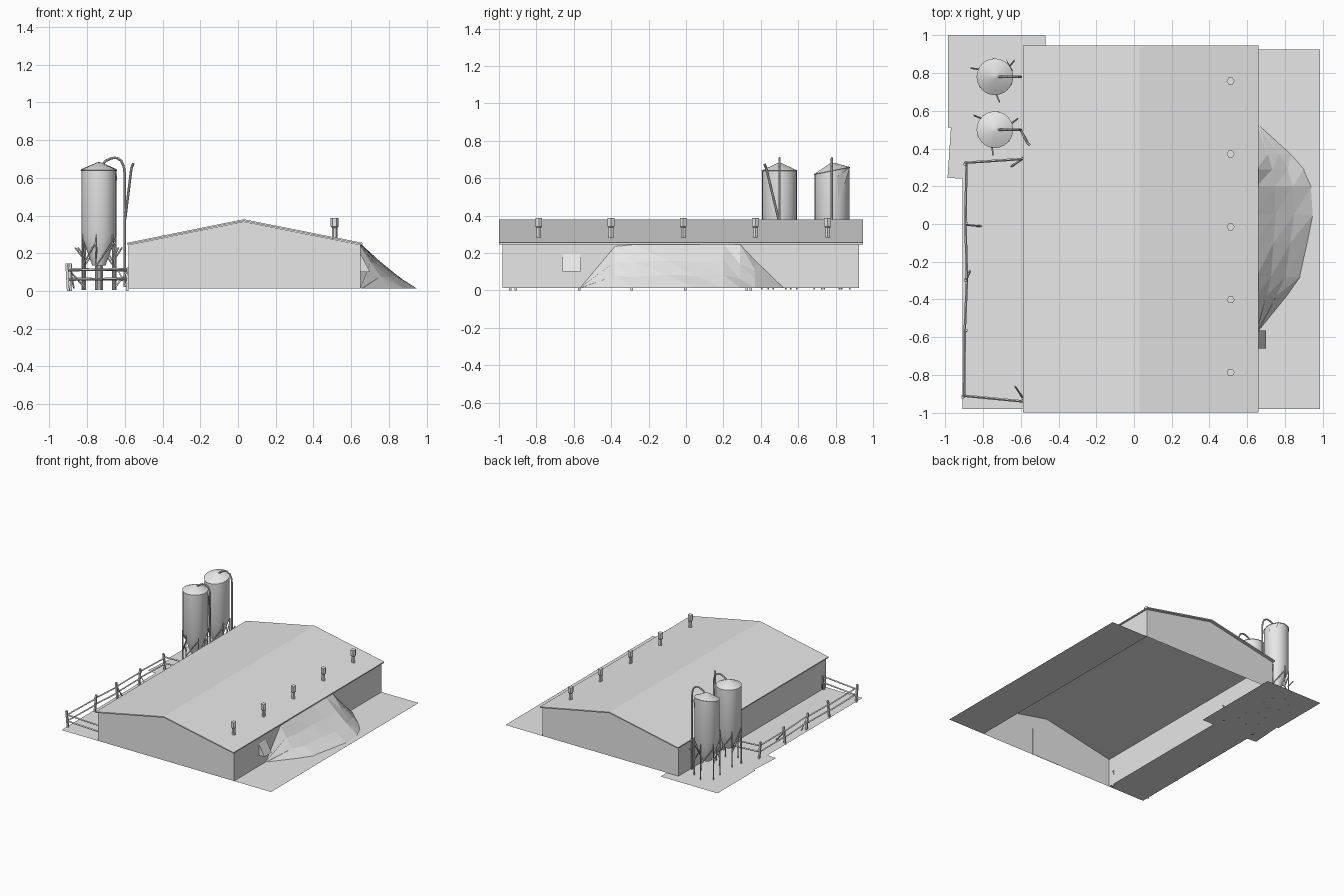
import bpy, bmesh, math
from mathutils import Vector

cube = bpy.data.objects.get("Cube")
if cube:
    bpy.data.objects.remove(cube, do_unlink=True)

grey = bpy.data.materials.new("light_grey")
grey.use_nodes = True
grey.diffuse_color = (0.8, 0.8, 0.8, 1)
grey.node_tree.nodes["Principled BSDF"].inputs["Base Color"].default_value = (0.8, 0.8, 0.8, 1)


def finish(name, bm, smooth=False):
    bmesh.ops.recalc_face_normals(bm, faces=bm.faces)
    mesh = bpy.data.meshes.new(name)
    bm.to_mesh(mesh)
    bm.free()
    mesh.materials.append(grey)
    ob = bpy.data.objects.new(name, mesh)
    bpy.context.collection.objects.link(ob)
    if smooth:
        bpy.ops.object.select_all(action="DESELECT")
        ob.select_set(True)
        bpy.context.view_layer.objects.active = ob
        bpy.ops.object.shade_smooth_by_angle(angle=math.radians(35))
    return ob


def extrude_xz(name, profile, y0, y1, skip_bottom=False):
    """Extrude a closed x-z profile along y; the last side may stay open."""
    bm = bmesh.new()
    a = [bm.verts.new((x, y0, z)) for x, z in profile]
    b = [bm.verts.new((x, y1, z)) for x, z in profile]
    bm.faces.new(a)
    bm.faces.new(b[::-1])
    n = len(profile)
    for i in range(n - 1 if skip_bottom else n):
        j = (i + 1) % n
        bm.faces.new((a[i], b[i], b[j], a[j]))
    return finish(name, bm)


def sheet(name, points):
    """One flat face, facing up when its points run anticlockwise."""
    bm = bmesh.new()
    face = bm.faces.new([bm.verts.new(p) for p in points])
    face.normal_update()
    if face.normal.z < -0.1:
        face.normal_flip()
    mesh = bpy.data.meshes.new(name)
    bm.to_mesh(mesh)
    bm.free()
    mesh.materials.append(grey)
    ob = bpy.data.objects.new(name, mesh)
    bpy.context.collection.objects.link(ob)


def lathe(name, profile, sides, x, y, tilt=0.0, smooth=True):
    """Closed solid from (radius, z) rings; tilt slopes the upper rings along y."""
    bm = bmesh.new()
    rings = []
    for r, z in profile:
        ring = []
        for i in range(sides):
            a = math.tau * i / sides
            lift = tilt * r * math.sin(a) if z > 0.6 else 0
            ring.append(bm.verts.new((x + r * math.cos(a), y + r * math.sin(a), z + lift)))
        rings.append(ring)
    for lo, hi in zip(rings, rings[1:]):
        for i in range(sides):
            j = (i + 1) % sides
            bm.faces.new((lo[i], lo[j], hi[j], hi[i]))
    bm.faces.new(rings[0])
    bm.faces.new(rings[-1])
    return finish(name, bm, smooth)


def bars(name, segments, radius, sides=6):
    """Straight round or square bars between pairs of points."""
    bm = bmesh.new()
    for p, q in segments:
        p, q = Vector(p), Vector(q)
        d = q - p
        m = d.to_track_quat("Z", "Y").to_matrix().to_4x4()
        m.translation = (p + q) / 2
        bmesh.ops.create_cone(bm, cap_ends=True, segments=sides, radius1=radius,
                              radius2=radius, depth=d.length, matrix=m)
    return finish(name, bm)


def chain(points):
    return list(zip(points, points[1:]))


# Barn walls, open underneath
L, R, MID, EAVE, RIDGE, BASE = -0.58, 0.65, 0.03, 0.245, 0.368, 0.012
extrude_xz("barn_walls", [(R, BASE), (R, EAVE), (MID, RIDGE), (L, EAVE), (L, BASE)],
           -0.98, 0.925, skip_bottom=True)

# Gabled roof slab with small overhangs
extrude_xz("roof", [(L - 0.008, 0.255), (MID, 0.38), (R + 0.01, 0.255),
                    (R + 0.01, 0.246), (MID, 0.371), (L - 0.008, 0.246)], -1.0, 0.945)

# Inner gable door
extrude_xz("gable_door", [(-0.095, BASE), (0.17, BASE), (0.17, 0.235), (-0.095, 0.235)],
           -0.979, -0.976)

# Side wall hood
extrude_xz("wall_hood", [(R, 0.10), (0.70, 0.10), (R, 0.195)], -0.66, -0.565)

# Ground plates
G = 0.012
sheet("right_ground", [(R, -0.98, G), (0.985, -0.98, G), (0.985, 0.925, G), (R, 0.925, G)])
sheet("yard_ground", [(-0.91, -0.98, G), (L, -0.98, G), (L, 0.33, G), (-0.91, 0.33, G)])
sheet("silo_ground", [(-0.985, 1, G - 0.003), (-0.985, 0.51, G - 0.003), (-0.97, 0.51, G - 0.003),
                      (-0.988, 0.245, G - 0.003), (-0.91, 0.24, G - 0.003),
                      (-0.47, 0.24, G - 0.003), (-0.47, 1, G - 0.003)])

# Spoil heap against the right wall: y, height at wall, foot x, bulge
stations = [(-0.565, 0.015, 0.665, 0.3), (-0.38, 0.235, 0.81, 0.4), (-0.28, 0.245, 0.88, 0.33),
            (-0.1, 0.245, 0.92, 0.42), (0.05, 0.245, 0.95, 0.36), (0.2, 0.25, 0.94, 0.42),
            (0.29, 0.245, 0.90, 0.2), (0.37, 0.16, 0.83, 0.45), (0.52, 0.015, 0.665, 0.3)]
bm = bmesh.new()
rows = []
for y, h, foot, bulge in stations:
    row = []
    for t in (0.0, 0.33, 0.66, 1.0):
        z = G + (h - G) * (1 - t) * (1 - (0.5 - bulge) * t * 2)
        row.append(bm.verts.new((R + (foot - R) * t, y, z)))
    rows.append(row)
for a, b in zip(rows, rows[1:]):
    for i in range(3):
        bm.faces.new((a[i], a[i + 1], b[i + 1]))
        bm.faces.new((a[i], b[i + 1], b[i]))
finish("spoil_heap", bm)

# Thin tail of the heap spreading over the ground
sheet("heap_tail", [(0.88, -0.28, G + 0.002), (0.975, 0.0, G + 0.002), (0.97, 0.3, G + 0.002),
                    (0.90, 0.3, G + 0.002)])

# Roof vents
for i in range(5):
    lathe(f"roof_vent_{i + 1}", [(0.014, 0.275), (0.014, 0.335), (0.021, 0.342), (0.021, 0.386)],
          6, 0.512, -0.787 + 0.386 * i, smooth=False)

# Feed silos with legs, braces and filling pipes
SX = -0.737
for label, sy, tilt, turn in (("front", 0.5, 0.0, 0.35), ("back", 0.78, 0.2, 0.6)):
    lathe(f"{label}_silo", [(0.035, 0.135), (0.093, 0.295), (0.093, 0.638), (0.097, 0.64),
                            (0.012, 0.68)], 24, SX, sy, tilt)
    legs = []
    n = 6
    for i in range(n):
        a, b = turn + math.tau * i / n, turn + math.tau * (i + 1) / n
        def at(ang, r, z):
            return (SX + r * math.cos(ang), sy + r * math.sin(ang), z)
        legs.append((at(a, 0.095, 0.004), at(a, 0.095, 0.3)))
        legs.append((at(a, 0.095, 0.13), at(b, 0.095, 0.26)))
        if i % 2 == 0:
            legs.append((at(a, 0.09, 0.17), at(a + 0.1, 0.135, 0.23)))
    bars(f"{label}_silo_legs", legs, 0.0045, 5)
    arch = [(SX + 0.02, sy, 0.672), (-0.70, sy, 0.69), (-0.67, sy, 0.704), (-0.645, sy, 0.706),
            (-0.62, sy, 0.692), (-0.605, sy, 0.66), (-0.6, sy, 0.62), (-0.6, sy, 0.02)]
    bars(f"{label}_filling_pipe", chain(arch), 0.0065, 8)

# Bent spare pipe and a loose silo panel
bars("bent_pipe", chain([(-0.598, 0.495, 0.38), (-0.565, 0.43, 0.65), (-0.555, 0.42, 0.675)]),
     0.007, 8)
sheet("loose_panel", [(-0.68, 0.877, 0.66), (-0.64, 0.81, 0.61), (-0.655, 0.815, 0.46)])

# Yard fence: leaning posts with two rails
posts = [(-0.588, 0.345), (-0.888, 0.325), (-0.893, -0.005), (-0.885, -0.29),
         (-0.897, -0.57), (-0.9, -0.91), (-0.588, -0.94)]
uprights, rails = [], []
for i, (x, y) in enumerate(posts):
    lean = 0.008 * (-1) ** i
    uprights.append(((x, y, 0), (x + lean, y + lean, 0.145 if abs(x) > 0.6 else 0.125)))
for p, q in chain(posts):
    for z in (0.06, 0.11):
        rails.append(((*p, z), (*q, z + 0.006)))
bars("fence_posts", uprights, 0.0095, 4)
bars("fence_rails", rails, 0.0065, 4)

# Fallen stays beside the fence
bars("fence_stays", [((-0.65, 0.305, 0.02), (-0.59, 0.345, 0.1)),
                     ((-0.63, -0.86, 0.1), (-0.59, -0.92, 0.02)),
                     ((-0.885, -0.005, 0.1), (-0.81, -0.012, 0.015)),
                     ((-0.885, -0.29, 0.1), (-0.87, -0.25, 0.015))], 0.005, 4)
